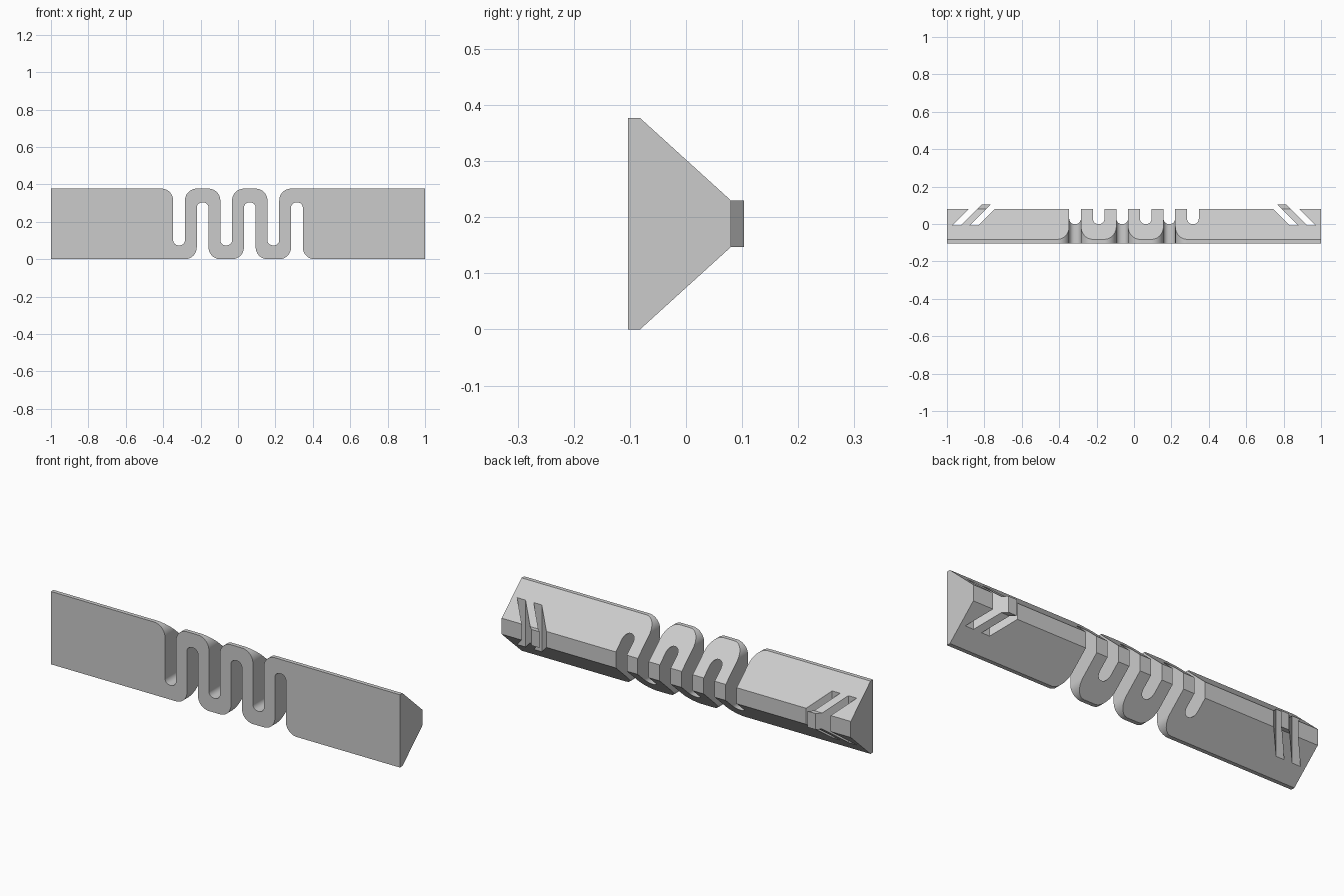
import bpy, bmesh
from math import cos, sin, radians
from mathutils import Vector

cube = bpy.data.objects.get("Cube")
if cube:
    bpy.data.objects.remove(cube)

HEIGHT = 0.377
BACK, TIP = 0.08, 0.103      # rear face and barb tip depth
SLOT_HALF = 0.0315           # half of a slot's width
MOUTH_R, FLOOR_R = 0.063, 0.028
SLOT_FLOOR = 0.074
PITCH = 0.126


def prism(name, points, place, low, high):
    """Extrude a flat outline; place(a, b, d) sets the outline in space."""
    bm = bmesh.new()
    face = bm.faces.new([bm.verts.new(place(a, b, low)) for a, b in points])
    shift = Vector(place(0, 0, high)) - Vector(place(0, 0, low))
    ext = bmesh.ops.extrude_face_region(bm, geom=[face])
    moved = [v for v in ext["geom"] if isinstance(v, bmesh.types.BMVert)]
    bmesh.ops.translate(bm, verts=moved, vec=shift)
    if face.is_valid is False or len(bm.faces) < len(points) + 2:
        bmesh.ops.holes_fill(bm, edges=bm.edges)
    bmesh.ops.recalc_face_normals(bm, faces=bm.faces)
    mesh = bpy.data.meshes.new(name)
    bm.to_mesh(mesh)
    bm.free()
    obj = bpy.data.objects.new(name, mesh)
    bpy.context.collection.objects.link(obj)
    return obj


def arc(cx, cy, r, start, end, steps=12):
    angles = [radians(start + (end - start) * i / steps) for i in range(steps + 1)]
    return [(cx + r * cos(a), cy + r * sin(a)) for a in angles]


def along_x(a, b, d):
    return (d, a, b)


def along_y(a, b, d):
    return (a, d, b)


def along_z(a, b, d):
    return (a, b, d)


def cut(body, cutter):
    cutter.hide_render = True
    mod = body.modifiers.new("cut", "BOOLEAN")
    mod.operation = "DIFFERENCE"
    mod.solver = "EXACT"
    mod.object = cutter
    bpy.ops.object.modifier_apply(modifier=mod.name)
    bpy.data.objects.remove(cutter)


# Main bar: tapered section with a narrow rear rib
lower = [(TIP, 0.147), (BACK, 0.147), (-0.082, 0), (-TIP, 0)]
section = lower + [(y, HEIGHT - z) for y, z in reversed(lower)]
body = prism("spring_bar", section, along_x, -1, 1)
bpy.context.view_layer.objects.active = body
body.select_set(True)

# Serpentine slots, alternately open at the top and bottom
wide = SLOT_HALF + MOUTH_R
inner = SLOT_HALF - FLOOR_R
for i in range(6):
    cx = (i - 2.5) * PITCH
    outline = (
        [(cx - wide, HEIGHT + 0.1)]
        + arc(cx - wide, HEIGHT - MOUTH_R, MOUTH_R, 90, 0)
        + arc(cx - inner, SLOT_FLOOR + FLOOR_R, FLOOR_R, 180, 270)
        + arc(cx + inner, SLOT_FLOOR + FLOOR_R, FLOOR_R, 270, 360)
        + arc(cx + wide, HEIGHT - MOUTH_R, MOUTH_R, 180, 90)
        + [(cx + wide, HEIGHT + 0.1)]
    )
    if i % 2:
        outline = [(x, HEIGHT - z) for x, z in outline]
    cut(body, prism("slot_cutter", outline, along_y, -0.3, 0.3))

# Slanted slots that free a barb near each end and trim the rib elsewhere
floor_y, top_y = -0.008, 0.15


def slant(x, y):
    """Point at depth y on the 45 degree line that starts at x on the slot floor."""
    return (x - (y - floor_y), y)


outer = [(1.1, top_y), (1.1, BACK), slant(0.973, BACK), slant(0.973, floor_y),
         slant(0.925, floor_y), slant(0.925, top_y)]
half = [slant(0.878, top_y), slant(0.878, floor_y),
        slant(0.832, floor_y), slant(0.832, BACK)]
for side in (1, -1):
    points = [(side * x, y) for x, y in outer]
    cut(body, prism("end_cutter", points, along_z, -0.2, 0.6))
middle = half + [(-x, y) for x, y in reversed(half)]
cut(body, prism("rib_cutter", middle, along_z, -0.2, 0.6))

# Plain grey finish
grey = bpy.data.materials.new("light_grey")
grey.use_nodes = True
colour = (0.6, 0.6, 0.6, 1)
grey.diffuse_color = colour
grey.node_tree.nodes["Principled BSDF"].inputs["Base Color"].default_value = colour
body.data.materials.clear()
body.data.materials.append(grey)
for poly in body.data.polygons:
    poly.material_index = 0

# Smooth bends with crisp edges
bpy.ops.object.shade_smooth_by_angle(angle=radians(25))
weighted = body.modifiers.new("even_normals", "WEIGHTED_NORMAL")
weighted.keep_sharp = True
